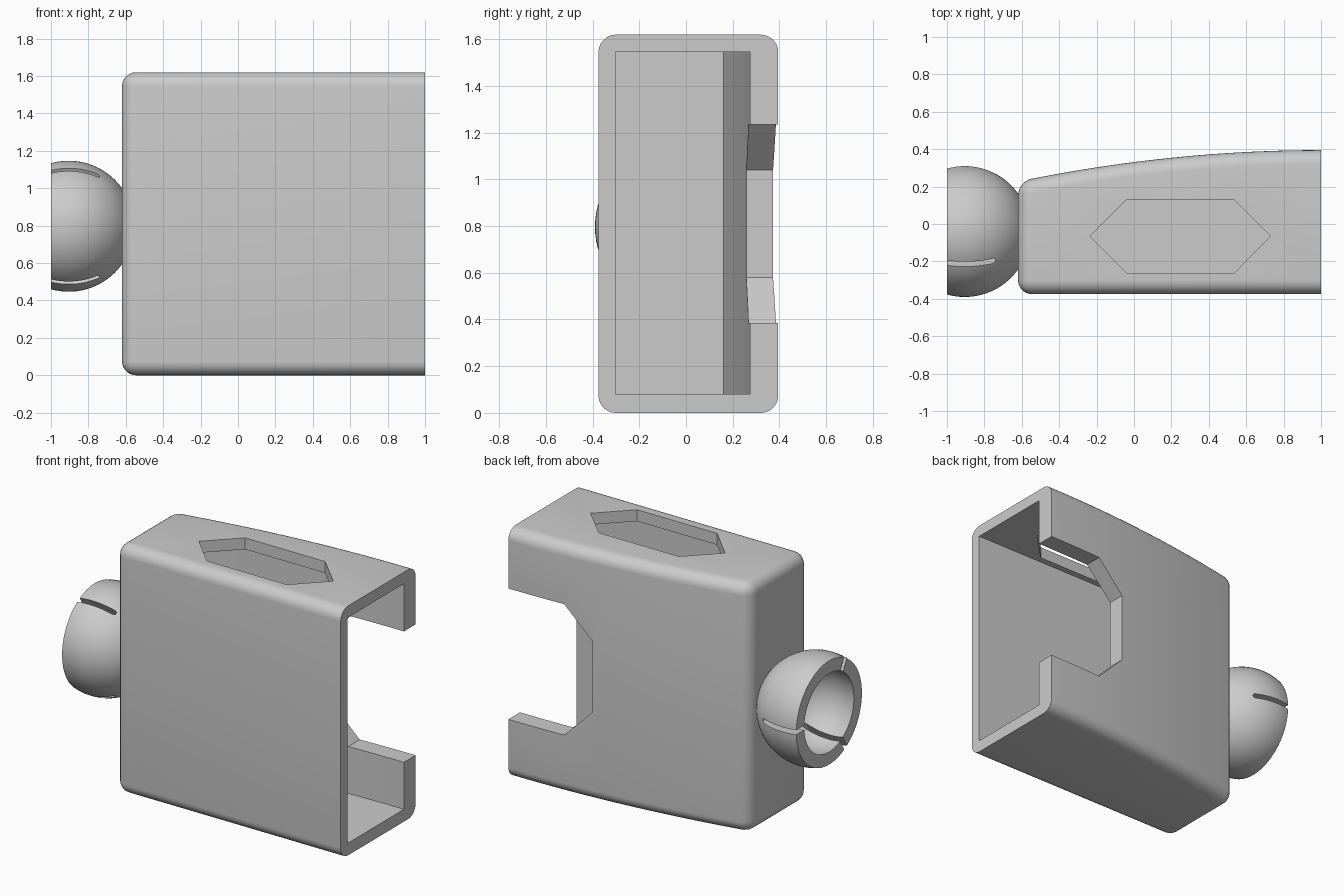
import bpy, bmesh, math
from mathutils import Matrix, Vector

cube = bpy.data.objects.get("Cube")
if cube:
    bpy.data.objects.remove(cube, do_unlink=True)

grey = bpy.data.materials.new("plain grey")
grey.use_nodes = True
grey.diffuse_color = (0.6, 0.6, 0.6, 1)
grey.node_tree.nodes["Principled BSDF"].inputs["Base Color"].default_value = (0.6, 0.6, 0.6, 1)


def make_object(name, bm):
    bmesh.ops.recalc_face_normals(bm, faces=bm.faces[:])
    mesh = bpy.data.meshes.new(name)
    bm.to_mesh(mesh)
    bm.free()
    mesh.materials.append(grey)
    obj = bpy.data.objects.new(name, mesh)
    bpy.context.collection.objects.link(obj)
    return obj


def prism(outline, direction):
    """Extrude a closed outline of 3D points along a direction."""
    bm = bmesh.new()
    face = bm.faces.new([bm.verts.new(p) for p in outline])
    new = bmesh.ops.extrude_face_region(bm, geom=[face])["geom"]
    bmesh.ops.translate(bm, vec=Vector(direction),
                        verts=[g for g in new if isinstance(g, bmesh.types.BMVert)])
    bmesh.ops.recalc_face_normals(bm, faces=bm.faces[:])
    return bm


def cut(target, cutter):
    """Subtract the cutter, then delete it."""
    mod = target.modifiers.new("cut", "BOOLEAN")
    mod.operation = "DIFFERENCE"
    mod.solver = "EXACT"
    mod.object = cutter
    bpy.context.view_layer.objects.active = target
    bpy.ops.object.modifier_apply(modifier=mod.name)
    bpy.data.objects.remove(cutter, do_unlink=True)


def smooth(obj):
    bpy.ops.object.select_all(action="DESELECT")
    obj.select_set(True)
    bpy.context.view_layer.objects.active = obj
    bpy.ops.object.shade_smooth_by_angle(angle=math.radians(25))


def bowed_outline(x0, x1, front, back, bow, z, steps=28):
    """Plan outline with a straight front and a gently bowed back."""
    xs = [x0 + (x1 - x0) * i / steps for i in range(steps + 1)]
    rear = [(x, back - bow * (1 - x) ** 2, z) for x in reversed(xs)]
    return [(x0, front, z), (x1, front, z)] + rear


# Housing: bowed block, rounded everywhere except at the open end
bm = prism(bowed_outline(-0.62, 1, -0.375, 0.395, 0.064, 0), (0, 0, 1.62))
rounded = [e for e in bm.edges
           if e.calc_face_angle(0) > 0.5 and min(v.co.x for v in e.verts) < 0.99]
bmesh.ops.bevel(bm, geom=rounded, offset=0.075, segments=7, profile=0.5, affect="EDGES")
housing = make_object("housing", bm)

# Cavity, open towards the left end
cut(housing, make_object("cavity_cutter", prism(
    bowed_outline(-0.54, 1.1, -0.303, 0.275, 0.0485, 0.08), (0, 0, 1.465))))

# Chamfered notch through the back wall
mid, wide, narrow = 0.81, 0.425, 0.23
notch = [(1.2, 0.1, mid - wide), (0.605, 0.1, mid - wide), (0.41, 0.1, mid - narrow),
         (0.41, 0.1, mid + narrow), (0.605, 0.1, mid + wide), (1.2, 0.1, mid + wide)]
cut(housing, make_object("notch_cutter", prism(notch, (0, 0.5, 0))))

# Long hexagonal hole through the top wall
hexagon = [(-0.235, -0.065, 1.4), (-0.04, -0.262, 1.4), (0.535, -0.262, 1.4),
           (0.73, -0.065, 1.4), (0.535, 0.13, 1.4), (-0.04, 0.13, 1.4)]
cut(housing, make_object("hexagon_cutter", prism(hexagon, (0, 0, 0.4))))
smooth(housing)

# Hollow ball joint, turned about the x axis and open at the right end
centre = Vector((-0.905, -0.04, 0.797))


def arc(radius, steps=28):
    open_angle = math.acos(-0.095 / radius)
    return [(radius * math.cos(open_angle * i / steps), radius * math.sin(open_angle * i / steps))
            for i in range(steps + 1)]


bm = bmesh.new()
profile = arc(0.35) + arc(0.272)[::-1]
verts = [bm.verts.new((x, r, 0)) for x, r in profile]
edges = [bm.edges.new(pair) for pair in zip(verts, verts[1:])]
bmesh.ops.spin(bm, geom=verts + edges, cent=(0, 0, 0), axis=(1, 0, 0),
               angle=math.tau, steps=72, use_merge=False)
bmesh.ops.remove_doubles(bm, verts=bm.verts[:], dist=0.0005)
bmesh.ops.translate(bm, verts=bm.verts[:], vec=centre)
ball = make_object("ball_joint", bm)

# Three round-ended slots spaced evenly around the ball
half = 0.015
for k in range(3):
    tip = [(0.15 + half * math.sin(a), half * math.cos(a))
           for a in (math.pi * i / 8 for i in range(9))]
    outline = [(x, 0.15, z) for x, z in [(-0.3, half)] + tip + [(-0.3, -half)]]
    bm = prism(outline, (0, 0.3, 0))
    turn = Matrix.Translation(centre) @ Matrix.Rotation(math.tau * k / 3, 4, "X")
    bmesh.ops.transform(bm, matrix=turn, verts=bm.verts[:])
    cut(ball, make_object("slot_cutter", bm))
smooth(ball)
